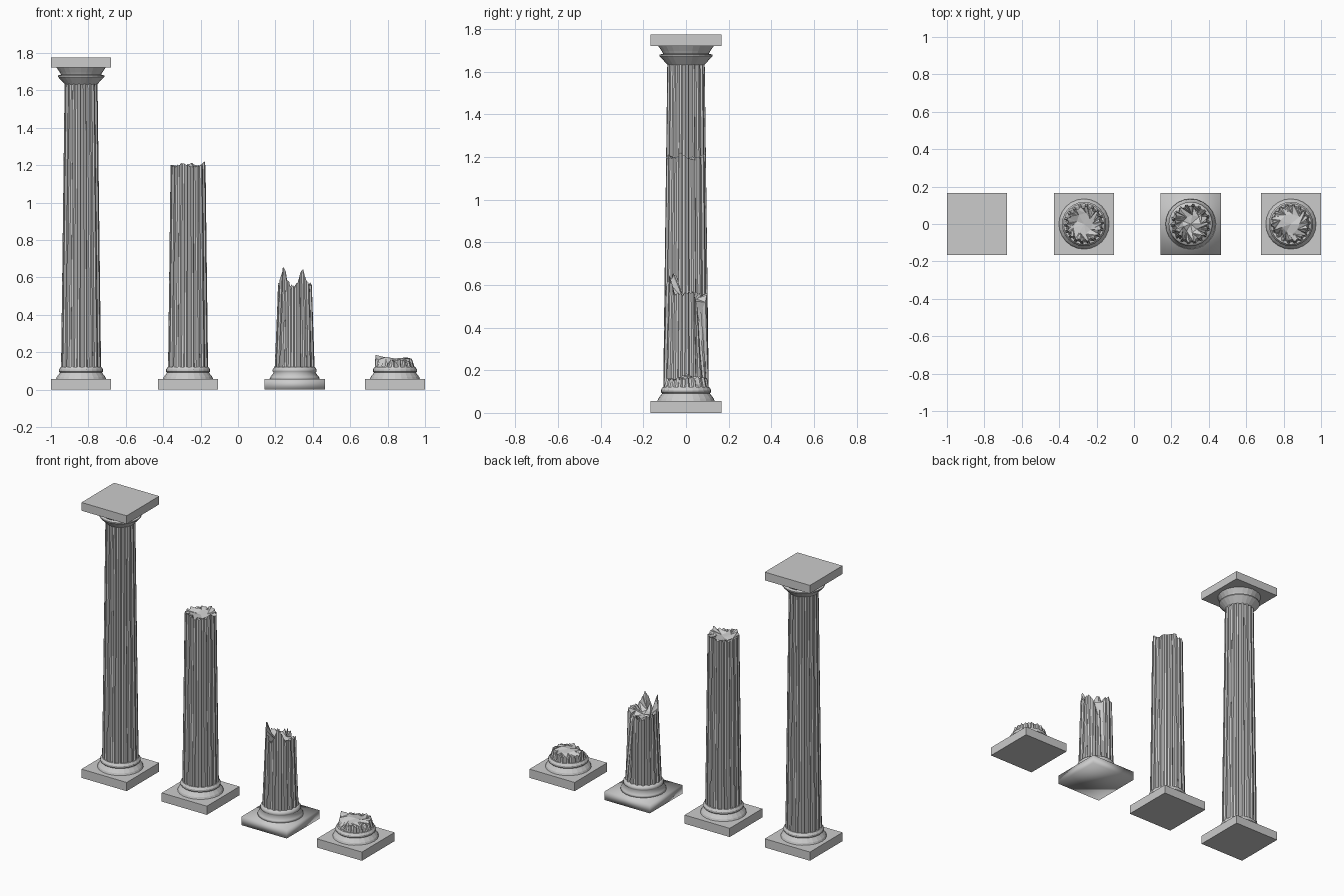
import bpy, bmesh, random
from math import sin, cos, pi, radians

if "Cube" in bpy.data.objects:
    bpy.data.objects.remove(bpy.data.objects["Cube"])

SIDES = 24      # round mouldings
FLUTES = 18     # shaft grooves
FOOT, NECK = 0.115, 1.635


def finish(name, bm, smooth=False):
    bmesh.ops.recalc_face_normals(bm, faces=bm.faces[:])
    me = bpy.data.meshes.new(name)
    bm.to_mesh(me)
    bm.free()
    ob = bpy.data.objects.new(name, me)
    bpy.context.collection.objects.link(ob)
    for p in me.polygons:
        p.use_smooth = smooth
    return ob


def slab(name, x, z0, z1, smooth=False):
    bm = bmesh.new()
    bmesh.ops.create_cube(bm, size=1)
    for v in bm.verts:
        v.co = (x + v.co.x * 0.322, v.co.y * 0.332, z0 + (v.co.z + 0.5) * (z1 - z0))
    finish(name, bm, smooth)


def bridge(bm, rings):
    n = len(rings[0])
    for a, b in zip(rings, rings[1:]):
        for i in range(n):
            j = (i + 1) % n
            bm.faces.new((a[i], a[j], b[j], b[i]))


def turned(name, x, profile, smooth=False):
    bm = bmesh.new()
    rings = [[bm.verts.new((x + r * cos(2 * pi * i / SIDES), r * sin(2 * pi * i / SIDES), z))
              for i in range(SIDES)] for r, z in profile]
    bridge(bm, rings)
    bm.faces.new(rings[0])
    bm.faces.new(rings[-1])
    finish(name, bm, smooth)


def bump(angle, centre, width):
    d = abs((angle - radians(centre) + pi) % (2 * pi) - pi)
    return max(0, 1 - d / radians(width))


def shaft(name, x, top, jag=0, peaks=(), chips=(), core=0, seed=1):
    """Fluted tapering shaft; jag, peaks and chips break its upper end."""
    rnd = random.Random(seed)
    bm = bmesh.new()
    pts = []
    for f in range(FLUTES):
        for off, depth in ((0.0, 0), (0.3, 0), (0.48, 0.008), (0.82, 0.008)):
            a = 2 * pi * (f + off) / FLUTES
            h = top + rnd.uniform(-jag, jag)
            h += sum(amt * bump(a, c, w) for c, w, amt in peaks)
            pts.append((a, depth, h))
    rings = []
    for t in (0, 0.35, 0.7, 1):
        ring = []
        for a, depth, h in pts:
            z = FOOT + (h - FOOT) * t
            r = 0.107 - 0.019 * (z - FOOT) / (NECK - FOOT) - depth
            r -= t * sum(amt * bump(a, c, w) for c, w, amt in chips)
            ring.append(bm.verts.new((x + r * cos(a), r * sin(a), z)))
        rings.append(ring)
    bridge(bm, rings)
    bm.faces.new(rings[0])
    if not jag:
        bm.faces.new(rings[-1])
    else:
        # rough broken face: few facets inside the rim
        n, m = len(pts), 9
        inner = []
        for k in range(m):
            a = 2 * pi * k / m
            r = rnd.uniform(0.04, 0.062)
            inner.append(bm.verts.new((x + r * cos(a), r * sin(a),
                                       top + core + rnd.uniform(-jag, jag))))
        mid = bm.verts.new((x, 0, top + core))
        step = n // m
        for k in range(m):
            p, q = inner[k], inner[(k + 1) % m]
            bm.faces.new((p, q, mid))
            for i in range(k * step, (k + 1) * step):
                bm.faces.new((rings[-1][i], rings[-1][(i + 1) % n], p))
            bm.faces.new((rings[-1][((k + 1) * step) % n], q, p))
    finish(name, bm)


BASE = [(0.135, 0.055), (0.13, 0.068), (0.112, 0.091), (0.118, 0.097), (0.118, 0.108), (0.109, 0.121)]
CAPITAL = [(0.086, 1.632), (0.124, 1.673), (0.124, 1.68), (0.107, 1.685), (0.114, 1.697), (0.131, 1.722)]

# plinths and bases
columns = [("whole", -0.839, False), ("tall", -0.267, False),
           ("short", 0.303, True), ("stub", 0.839, False)]
for label, x, smooth in columns:
    slab(label + "_plinth", x, 0, 0.056, smooth)
    turned(label + "_base", x, BASE, smooth)

# complete column
shaft("whole_shaft", -0.839, NECK)
turned("whole_capital", -0.839, CAPITAL)
slab("whole_abacus", -0.839, 1.722, 1.775)

# broken shafts
shaft("tall_broken_shaft", -0.267, 1.195, 0.008,
      peaks=((-15, 25, 0.025), (-110, 25, 0.018), (70, 30, 0.015)), core=-0.012, seed=4)
shaft("short_broken_shaft", 0.303, 0.55, 0.014,
      peaks=((-137, 32, 0.115), (-62, 28, 0.09), (10, 40, 0.02), (160, 30, 0.02), (60, 28, -0.12)),
      chips=((55, 35, 0.035), (-137, 50, 0.012), (-62, 30, 0.01), (0, 60, 0.01), (180, 60, 0.012)),
      core=-0.02, seed=7)
shaft("stub_broken_shaft", 0.839, 0.155, 0.008,
      peaks=((180, 25, 0.025), (30, 80, 0.012), (-125, 50, -0.025)),
      chips=((-125, 60, 0.02), (0, 180, 0.015)), core=0.012, seed=3)
